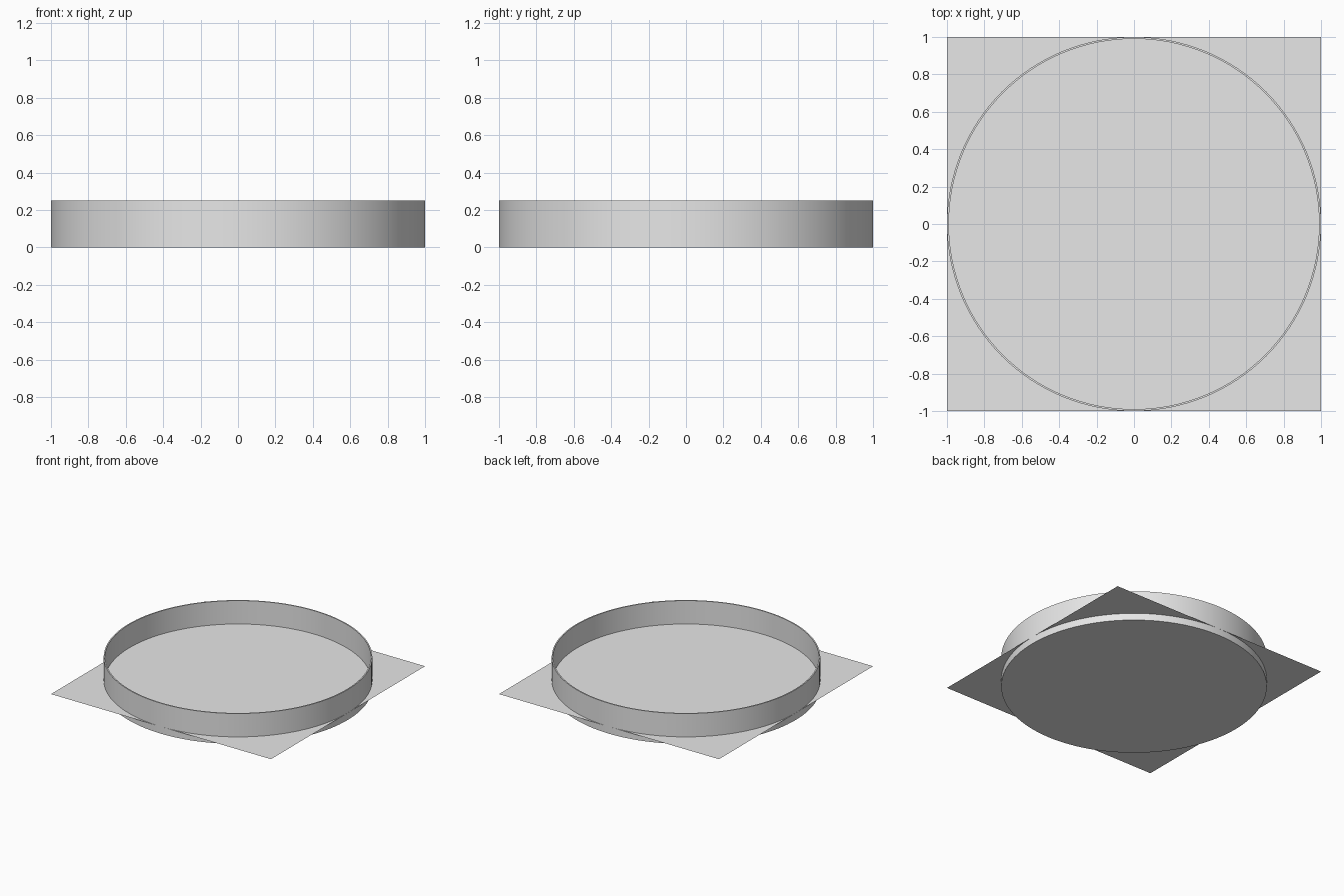
import bpy
import bmesh
import math

cube = bpy.data.objects.get("Cube")
if cube:
    bpy.data.objects.remove(cube, do_unlink=True)

RADIUS, WALL, HEIGHT = 1.0, 0.01, 0.25
SHEET_Z = 0.058
SEGMENTS = 128

grey = bpy.data.materials.new("light_grey")
grey.use_nodes = True
grey.diffuse_color = (0.8, 0.8, 0.8, 1)
grey.node_tree.nodes["Principled BSDF"].inputs["Base Color"].default_value = grey.diffuse_color


def make_object(name, bm):
    mesh = bpy.data.meshes.new(name)
    bm.to_mesh(mesh)
    bm.free()
    mesh.materials.append(grey)
    obj = bpy.data.objects.new(name, mesh)
    bpy.context.collection.objects.link(obj)
    return obj


# Round tray: thin wall and closed base, turned from a profile
inner = RADIUS - WALL
floor_z = SHEET_Z - 0.01
profile = [(0, 0), (RADIUS, 0), (RADIUS, HEIGHT), (inner, HEIGHT), (inner, floor_z), (0, floor_z)]
bm = bmesh.new()
verts = [bm.verts.new((r, 0, z)) for r, z in profile]
edges = [bm.edges.new(pair) for pair in zip(verts, verts[1:])]
bmesh.ops.spin(bm, geom=verts + edges, cent=(0, 0, 0), axis=(0, 0, 1),
               angle=math.tau, steps=SEGMENTS, use_duplicate=False)
bmesh.ops.remove_doubles(bm, verts=bm.verts, dist=0.0001)
bmesh.ops.recalc_face_normals(bm, faces=bm.faces)
tray = make_object("round_tray", bm)

# Flat square sheet that crosses the tray just above its base
bm = bmesh.new()
bmesh.ops.create_grid(bm, x_segments=1, y_segments=1, size=RADIUS)
sheet = make_object("square_sheet", bm)
sheet.location.z = SHEET_Z

# Smooth wall with sharp rims
bpy.ops.object.select_all(action='DESELECT')
tray.select_set(True)
bpy.context.view_layer.objects.active = tray
bpy.ops.object.shade_smooth_by_angle(angle=math.radians(30))
